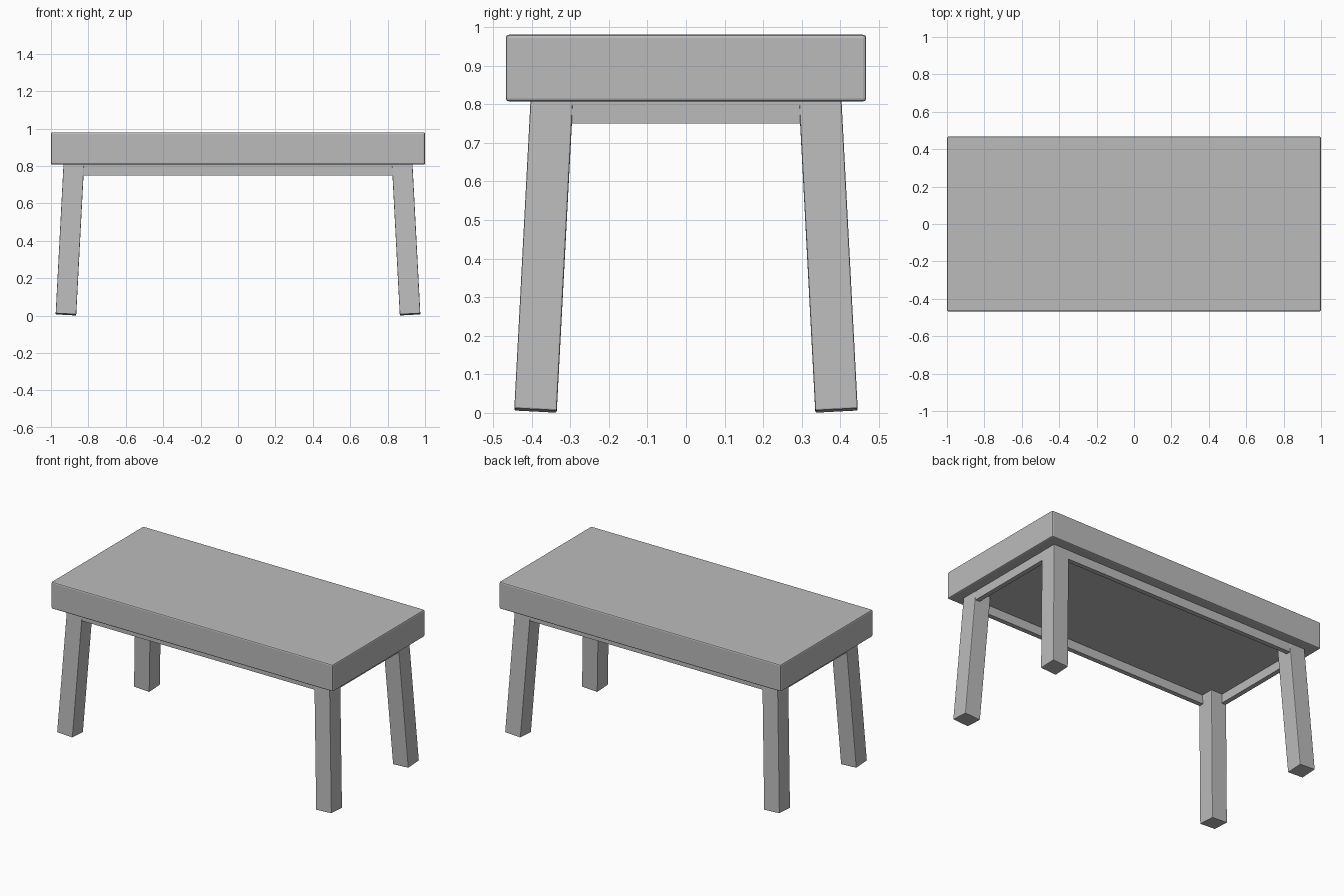
import bpy, bmesh, math
from mathutils import Matrix, Vector

if "Cube" in bpy.data.objects:
    bpy.data.objects.remove(bpy.data.objects["Cube"])

grey = bpy.data.materials.new("plain_grey")
grey.diffuse_color = (0.5, 0.5, 0.5, 1.0)
grey.use_nodes = True
grey.node_tree.nodes["Principled BSDF"].inputs["Base Color"].default_value = grey.diffuse_color


def box(name, lo, hi, matrix=Matrix(), bevel=0.0):
    """Axis-aligned box between two corners, then moved by matrix."""
    lo, hi = Vector(lo), Vector(hi)
    size = hi - lo
    bm = bmesh.new()
    bmesh.ops.create_cube(bm, size=1.0)
    bm.transform(matrix @ Matrix.Translation((lo + hi) / 2) @ Matrix.Diagonal((*size, 1.0)))
    mesh = bpy.data.meshes.new(name)
    bm.to_mesh(mesh)
    bm.free()
    mesh.materials.append(grey)
    obj = bpy.data.objects.new(name, mesh)
    bpy.context.collection.objects.link(obj)
    if bevel:
        mod = obj.modifiers.new("soft_edges", 'BEVEL')
        mod.width = bevel
        mod.segments = 2
    return obj


# Thick table top
box("table_top", (-1, -0.467, 0.807), (1, 0.467, 0.98), bevel=0.008)

# Four legs, splayed outwards in both directions
splay = math.radians(3)
for sx, side in ((-1, "left"), (1, "right")):
    for sy, end in ((-1, "front"), (1, "back")):
        place = (Matrix.Translation((sx * 0.92, sy * 0.39, 0.006))
                 @ Matrix.Rotation(-sx * splay, 4, 'Y')
                 @ Matrix.Rotation(sy * splay, 4, 'X'))
        box(f"{end}_{side}_leg", (-0.055, -0.055, 0), (0.055, 0.055, 0.83), place, 0.004)

# Apron rails just under the top, flush with the legs
X, Y, T = 0.932, 0.402, 0.03
for s, end in ((-1, "front"), (1, "back")):
    y0, y1 = sorted((s * Y, s * (Y - T)))
    box(f"{end}_apron", (-X, y0, 0.75), (X, y1, 0.82))
for s, side in ((-1, "left"), (1, "right")):
    x0, x1 = sorted((s * X, s * (X - T)))
    box(f"{side}_apron", (x0, -Y + T, 0.75), (x1, Y - T, 0.82))
